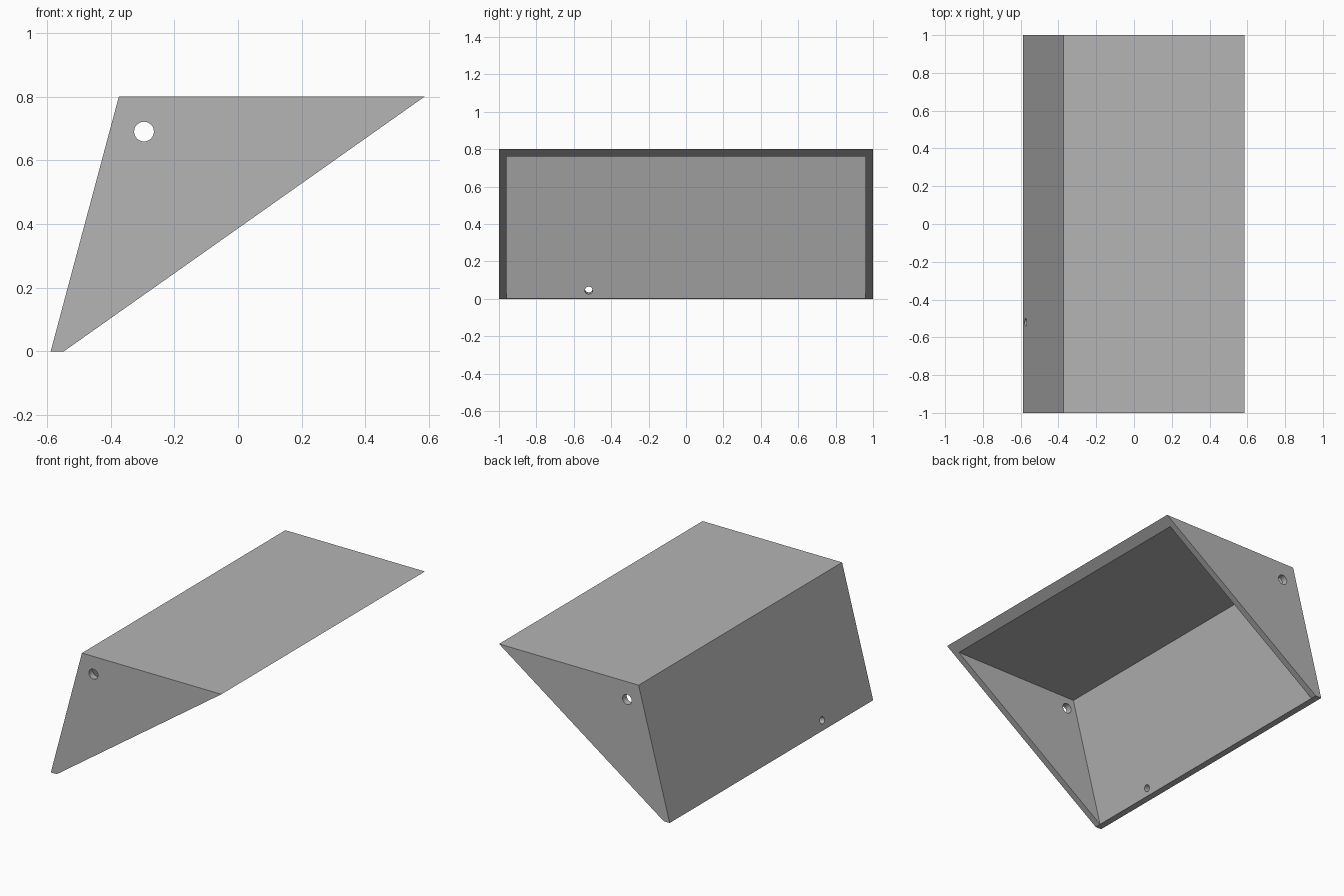
import bpy
import math
from mathutils import Vector

cube = bpy.data.objects.get("Cube")
if cube:
    bpy.data.objects.remove(cube, do_unlink=True)

grey = bpy.data.materials.new("plain grey")
grey.use_nodes = True
colour = (0.46, 0.46, 0.46, 1)
grey.diffuse_color = colour
grey.node_tree.nodes["Principled BSDF"].inputs["Base Color"].default_value = colour


def prism(name, profile, half):
    """Extrude an x-z profile along y from -half to half."""
    n = len(profile)
    verts = [(x, y, z) for y in (-half, half) for x, z in profile]
    faces = [list(range(n)), list(range(2 * n - 1, n - 1, -1))]
    faces += [[(i + 1) % n, i, i + n, (i + 1) % n + n] for i in range(n)]
    mesh = bpy.data.meshes.new(name)
    mesh.from_pydata(verts, [], faces)
    mesh.materials.append(grey)
    obj = bpy.data.objects.new(name, mesh)
    bpy.context.collection.objects.link(obj)
    return obj


def drill(name, centre, axis, radius, depth):
    bpy.ops.mesh.primitive_cylinder_add(
        vertices=32, radius=radius, depth=depth, location=centre,
        rotation=Vector(axis).to_track_quat('Z', 'Y').to_euler())
    obj = bpy.context.object
    obj.name = name
    obj.data.materials.append(grey)
    return obj


def cut(target, cutter):
    """Subtract the cutter, apply the modifier and discard the cutter."""
    cutter.hide_render = True
    mod = target.modifiers.new("cut", 'BOOLEAN')
    mod.operation = 'DIFFERENCE'
    mod.solver = 'EXACT'
    mod.object = cutter
    bpy.ops.object.select_all(action='DESELECT')
    bpy.context.view_layer.objects.active = target
    target.select_set(True)
    bpy.ops.object.modifier_apply(modifier=mod.name)
    bpy.data.objects.remove(cutter, do_unlink=True)


# Outer wedge: slanted back wall, flat top, open sloping underside
height, wall = 0.8, 0.04
foot, top_back, top_tip = -0.588, -0.374, 0.586
lean = (top_back - foot) / height
body = prism("wedge_shell", [(foot, 0), (-0.547, 0), (top_tip, height),
                             (top_back, height)], 1.0)

# Hollow interior, running past the sloping opening
inner_foot = foot + wall * math.hypot(1, lean)
ceiling = height - wall
low = -0.2
cut(body, prism("interior_cutter", [
    (inner_foot + lean * low, low), (1, low), (1, ceiling),
    (inner_foot + lean * ceiling, ceiling)], 1.0 - wall))

# Mounting holes through both end walls
for side in (-1, 1):
    cut(body, drill("end_hole_cutter", (-0.295, side * (1 - wall / 2), 0.69),
                    (0, 1, 0), 0.031, 0.1))

# Small cable hole square to the slanted wall
z = 0.05
cut(body, drill("cable_hole_cutter", (foot + lean * z + wall / 2, -0.52, z),
                (1, 0, -lean), 0.021, 0.12))

bpy.ops.object.shade_smooth_by_angle(angle=math.radians(30))
